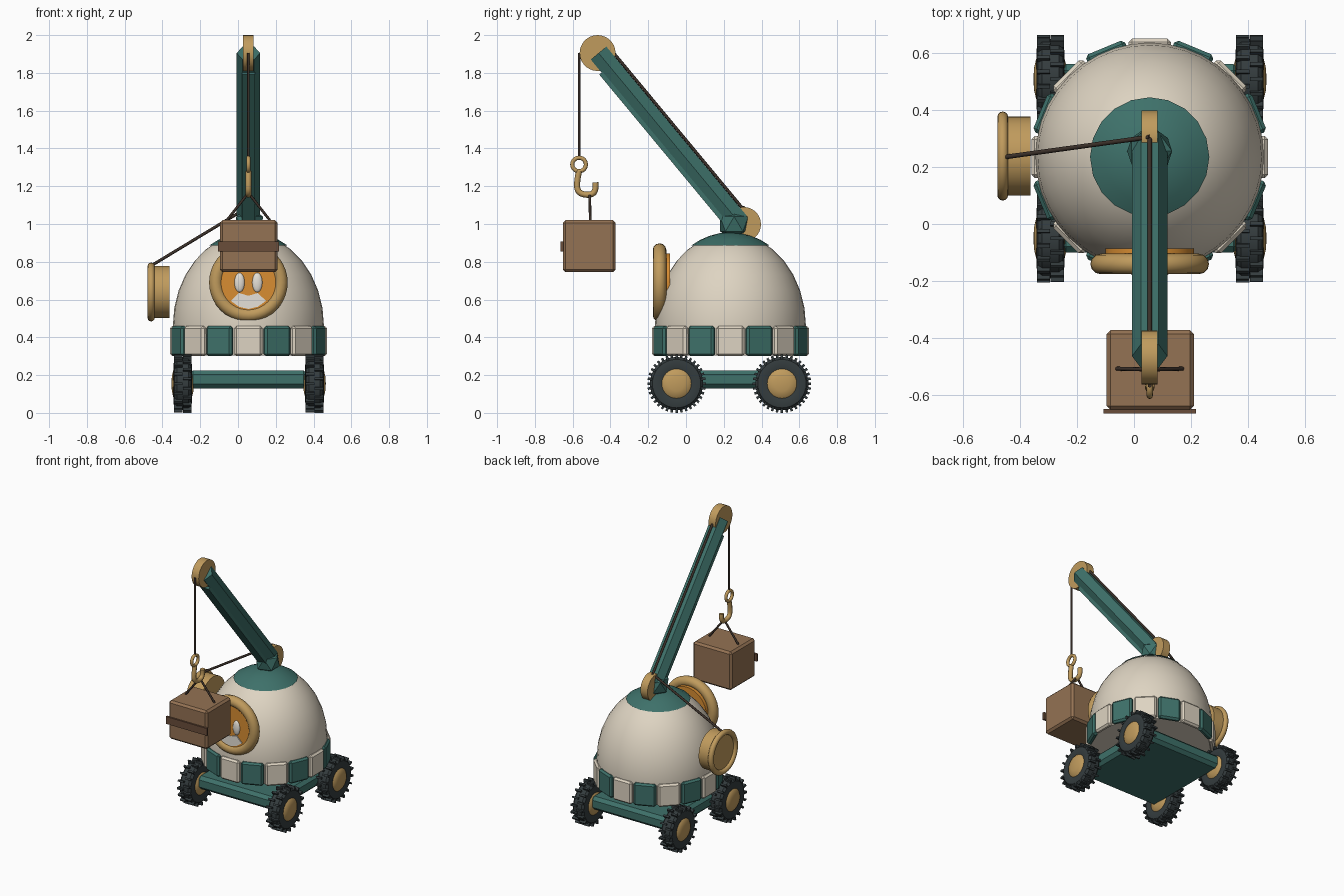
import bpy, bmesh, math
from mathutils import Vector, Matrix

if "Cube" in bpy.data.objects:
    bpy.data.objects.remove(bpy.data.objects["Cube"])

CX, CY = 0.055, 0.235          # centre of the domed body


def material(name, rgb):
    lin = [((c / 255 + 0.055) / 1.055) ** 2.4 for c in rgb] + [1]
    m = bpy.data.materials.new(name)
    m.use_nodes = True
    m.diffuse_color = lin
    m.node_tree.nodes["Principled BSDF"].inputs["Base Color"].default_value = lin
    return m


teal = material("teal paint", (62, 113, 106))
cream = material("cream shell", (222, 212, 194))
brass = material("brass", (192, 155, 93))
rubber = material("dark rubber", (52, 60, 62))
wood = material("crate wood", (148, 114, 83))
strap = material("dark strap", (106, 77, 58))
orange = material("orange face", (216, 141, 50))
rope = material("rope", (60, 49, 42))
white = material("eye white", (230, 225, 216))


def finish(name, bm, mat, smooth=True, bevel=0):
    bmesh.ops.recalc_face_normals(bm, faces=bm.faces)
    me = bpy.data.meshes.new(name)
    bm.to_mesh(me)
    bm.free()
    ob = bpy.data.objects.new(name, me)
    bpy.context.collection.objects.link(ob)
    me.materials.append(mat)
    if bevel:
        b = ob.modifiers.new("bevel", 'BEVEL')
        b.width, b.segments = bevel, 1
    if smooth:
        bpy.ops.object.select_all(action='DESELECT')
        ob.select_set(True)
        bpy.context.view_layer.objects.active = ob
        bpy.ops.object.shade_smooth_by_angle(angle=math.radians(35))
    return ob


def frame(loc, axis=(0, 0, 1)):
    """Matrix whose local z follows the axis."""
    return Matrix.Translation(loc) @ Vector(axis).to_track_quat('Z', 'Y').to_matrix().to_4x4()


def lathe(name, profile, mat, m, segs=32, smooth=True, closed=False):
    """Revolve (radius, height) points around local z."""
    bm = bmesh.new()
    rings = [[bm.verts.new(m @ Vector((r * math.cos(a), r * math.sin(a), h)))
              for a in (2 * math.pi * i / segs for i in range(segs))] for r, h in profile]
    if closed:
        rings.append(rings[0])
    for lo, hi in zip(rings, rings[1:]):
        for i in range(segs):
            j = (i + 1) % segs
            bm.faces.new((lo[i], lo[j], hi[j], hi[i]))
    bmesh.ops.remove_doubles(bm, verts=bm.verts, dist=1e-5)
    return finish(name, bm, mat, smooth)


def disc(name, r, h0, h1, mat, m, segs=32, smooth=True):
    return lathe(name, [(0, h0), (r, h0), (r, h1), (0, h1)], mat, m, segs, smooth)


def torus(name, major, minor, mat, m, segs=40, flat=1):
    ring = [(major + minor * math.cos(t), flat * minor * math.sin(t))
            for t in (math.tau * k / 12 for k in range(12))]
    return lathe(name, ring, mat, m, segs, closed=True)


def add_box(bm, m, size):
    bmesh.ops.create_cube(bm, size=1, matrix=m @ Matrix.Diagonal((*size, 1)))


def box(name, lo, hi, mat, bevel=0):
    bm = bmesh.new()
    lo, hi = Vector(lo), Vector(hi)
    add_box(bm, Matrix.Translation((lo + hi) / 2), hi - lo)
    return finish(name, bm, mat, False, bevel)


def tube(name, points, radius, mat, smooth_path=False):
    cu = bpy.data.curves.new(name, 'CURVE')
    cu.dimensions, cu.bevel_depth, cu.bevel_resolution = '3D', radius, 2
    cu.use_fill_caps = True
    sp = cu.splines.new('NURBS' if smooth_path else 'POLY')
    sp.points.add(len(points) - 1)
    for p, co in zip(sp.points, points):
        p.co = (*co, 1)
    if smooth_path:
        sp.use_endpoint_u, sp.order_u, sp.resolution_u = True, 3, 5
    ob = bpy.data.objects.new(name, cu)
    bpy.context.collection.objects.link(ob)
    cu.materials.append(mat)
    bpy.ops.object.select_all(action='DESELECT')
    ob.select_set(True)
    bpy.context.view_layer.objects.active = ob
    bpy.ops.object.convert(target='MESH')


# Chassis
box("chassis", (-0.26, -0.1, 0.13), (0.37, 0.56, 0.225), teal, 0.022)

# Wheels with staggered tread lugs and domed hubs
for side, wx in (("right", -0.293), ("left", 0.405)):
    for end, wy in (("front", -0.05), ("rear", 0.508)):
        m = frame((wx, wy, 0.155), (1, 0, 0))
        label = end + "_" + side
        lathe(label + "_tyre", [(0.07, -0.04), (0.1, -0.049), (0.128, -0.044), (0.141, -0.03),
              (0.141, 0.03), (0.128, 0.044), (0.1, 0.049), (0.07, 0.04)], rubber, m, 36, closed=True)
        lathe(label + "_hub", [(0, -0.06), (0.04, -0.057), (0.07, -0.05), (0.083, -0.038),
              (0.083, 0.038), (0.07, 0.05), (0.04, 0.057), (0, 0.06)], brass, m, 24)
        bm = bmesh.new()
        for i in range(36):
            shift = 0.024 if i % 2 else -0.024
            add_box(bm, m @ Matrix.Rotation(math.tau * i / 36, 4, 'Z')
                    @ Matrix.Translation((0.143, 0, shift)), (0.024, 0.013, 0.046))
        finish(label + "_tread", bm, rubber, False)

# Domed body and roof cap share one ellipse
def shell(t, grow=0.0):
    return ((0.40 + grow) * math.cos(t), 0.46 + (0.49 + grow) * math.sin(t))


body = frame((CX, CY, 0))
quarter = [k * math.pi / 16 for k in range(9)]
lathe("body_dome", [(0, 0.305), (0.39, 0.305)] + [shell(t) for t in quarter], cream, body, 40)
lathe("roof_cap", [shell(1.03 + k * (math.pi / 2 - 1.03) / 4, 0.006) for k in range(5)], teal, body, 20)

# Skirt of alternating panels
for i in range(16):
    bm = bmesh.new()
    add_box(bm, body @ Matrix.Rotation(math.tau * i / 16, 4, 'Z')
            @ Matrix.Translation((0.396, 0, 0.38)), (0.038, 0.148, 0.16))
    finish("skirt_panel", bm, teal if i % 2 else cream, False, 0.012)

# Porthole with a face
port = frame((CX, -0.14, 0.69), (0, -1, 0))
torus("porthole_ring", 0.172, 0.036, brass, port)
disc("porthole_face", 0.155, -0.055, 0.022, orange, port)
for s in (-1, 1):
    bm = bmesh.new()
    bmesh.ops.create_uvsphere(bm, u_segments=16, v_segments=10, radius=1,
                              matrix=Matrix.Translation((CX + s * 0.047, -0.162, 0.69))
                              @ Matrix.Diagonal((0.027, 0.014, 0.052, 1)))
    finish("eye", bm, white)
bm = bmesh.new()
outline = [(-0.093, 0.593), (-0.05, 0.635), (0, 0.62), (0.05, 0.635), (0.093, 0.593),
           (0.05, 0.562), (0, 0.55), (-0.05, 0.562)]
face = bm.faces.new([bm.verts.new((CX + x, -0.169, z)) for x, z in outline])
ext = bmesh.ops.extrude_face_region(bm, geom=[face])
bmesh.ops.translate(bm, vec=(0, 0.008, 0), verts=[v for v in ext["geom"] if isinstance(v, bmesh.types.BMVert)])
finish("muzzle", bm, white, False)

# Winch drum on the side
winch = frame((-0.46, CY + 0.003, 0.64), (-1, 0, 0))
disc("winch_drum", 0.138, -0.097, 0, brass, winch)
torus("winch_rim", 0.137, 0.019, brass, winch)

# Boom, pivot and pulleys
foot, head = Vector((CX, 0.28, 1.01)), Vector((CX, -0.463, 1.905))
along = (head - foot).normalized()
up = Vector((1, 0, 0)).cross(along).normalized()
if up.z < 0:
    up = -up
bm = bmesh.new()
bmesh.ops.create_icosphere(bm, subdivisions=1, radius=0.088, matrix=Matrix.Translation((CX, 0.255, 1.0)))
finish("boom_pivot", bm, teal, False)
side = Vector((1, 0, 0))
basis = Matrix((side, along.cross(side), along)).transposed().to_4x4()
length = (head - foot).length
disc("boom", 0.062, 0, length, teal, Matrix.Translation(foot) @ basis, 6, False)
bm = bmesh.new()
add_box(bm, Matrix.Translation((foot + head) / 2 - up * 0.058 - along * 0.03) @ basis,
        (0.07, 0.024, length - 0.12))
finish("boom_rib", bm, teal, False)
disc("foot_pulley", 0.092, -0.028, 0.028, brass, frame((CX, 0.305, 0.998), (1, 0, 0)), 28)
disc("head_pulley", 0.095, -0.028, 0.028, brass, frame((CX, -0.468, 1.905), (1, 0, 0)), 28)

# Ropes
tube("winch_rope", [(-0.45, CY, 0.785), (CX, 0.305, 1.09)], 0.008, rope)
tube("boom_rope", [foot + up * 0.062 + along * 0.02, head + up * 0.062 - along * 0.03], 0.008, rope)
tube("hoist_rope", [(CX, -0.566, 1.905), (CX, -0.566, 1.35)], 0.007, rope)

# Hook
torus("hook_eye", 0.036, 0.011, brass, frame((CX, -0.566, 1.315), (1, 0, 0)), 24)
tube("hook", [(CX, y, z) for y, z in ((-0.566, 1.28), (-0.578, 1.23), (-0.575, 1.165), (-0.51, 1.15),
     (-0.475, 1.175), (-0.48, 1.22))], 0.016, brass, True)

# Crate with front strap and sling
box("crate", (-0.096, -0.652, 0.745), (0.21, -0.372, 1.02), wood, 0.014)
box("crate_strap", (-0.107, -0.664, 0.855), (0.218, -0.648, 0.907), strap)
for s in (-1, 1):
    tube("sling", [(CX, -0.51, 1.165), (CX + s * 0.115, -0.507, 1.018)], 0.007, rope)
